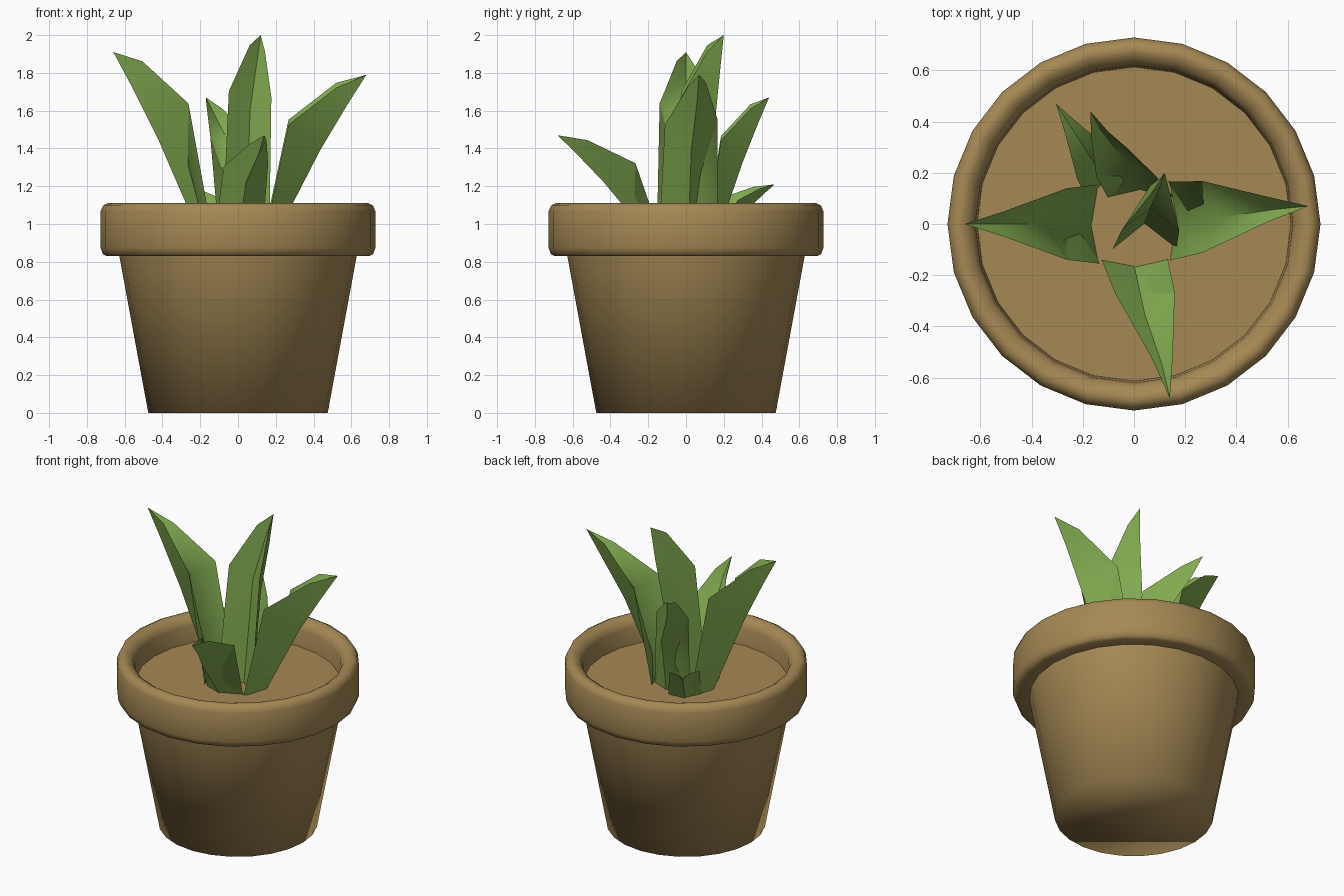
import bpy, bmesh, math
from mathutils import Vector

if "Cube" in bpy.data.objects:
    bpy.data.objects.remove(bpy.data.objects["Cube"])


def material(name, rgb):
    m = bpy.data.materials.new(name)
    m.diffuse_color = (*rgb, 1)
    m.use_nodes = True
    m.node_tree.nodes["Principled BSDF"].inputs["Base Color"].default_value = m.diffuse_color
    return m


CLAY = material("clay", (0.38, 0.25, 0.09))
GREEN = material("leaf_green", (0.22, 0.40, 0.08))


def finish(bm, name, mat, angle=None):
    bmesh.ops.recalc_face_normals(bm, faces=bm.faces)
    me = bpy.data.meshes.new(name)
    bm.to_mesh(me)
    bm.free()
    ob = bpy.data.objects.new(name, me)
    bpy.context.collection.objects.link(ob)
    me.materials.append(mat)
    bpy.ops.object.select_all(action='DESELECT')
    ob.select_set(True)
    bpy.context.view_layer.objects.active = ob
    if angle is None:
        bpy.ops.object.shade_smooth()
    else:
        bpy.ops.object.shade_smooth_by_angle(angle=math.radians(angle))
    return ob


def lathe(name, profile, sides, cap=None, closed=False, angle=None):
    bm = bmesh.new()
    rings = []
    for r, z in profile:
        rings.append([bm.verts.new((r * math.cos(a), r * math.sin(a), z))
                      for a in (2 * math.pi * i / sides for i in range(sides))])
    pairs = list(zip(rings, rings[1:]))
    if closed:
        pairs.append((rings[-1], rings[0]))
    for lo, hi in pairs:
        for i in range(sides):
            j = (i + 1) % sides
            bm.faces.new((lo[i], lo[j], hi[j], hi[i]))
    if cap is not None:
        bm.faces.new(rings[cap])
    return finish(bm, name, CLAY, angle)


# Pot body, rounded rim and soil disc
lathe("pot_body", [(0.475, 0), (0.63, 0.84)], 24, cap=0)
lathe("pot_rim", [(0.61, 0.83), (0.695, 0.83), (0.715, 0.84), (0.728, 0.875),
                  (0.728, 1.065), (0.715, 1.097), (0.69, 1.11), (0.665, 1.105),
                  (0.635, 1.085), (0.62, 1.05), (0.61, 0.9)], 24, closed=True, angle=50)
SOIL = 0.94
bm = bmesh.new()
bmesh.ops.create_circle(bm, cap_ends=True, radius=0.625, segments=24)
bmesh.ops.translate(bm, verts=bm.verts, vec=(0, 0, SOIL))
finish(bm, "soil", CLAY)


def leaf(name, az, reach, tip_side, tip_z, start=0.13, keel=0.06, side=0.0, w=0.155):
    """Channelled blade: edges bend outward, the keel runs straight to the tip."""
    a = math.radians(az)
    out = Vector((math.cos(a), math.sin(a), 0))
    tan = Vector((-math.sin(a), math.cos(a), 0))
    h = tip_z - SOIL

    def point(r, t, z):
        return out * r + tan * t + Vector((0, 0, SOIL + z))

    bm = bmesh.new()
    rings = []
    # edge reach, edge height, keel reach, keel height, width, sideways lean
    for er, ez, kr, kz, wf, lean in [(0, -0.03, 0, -0.03, 1, 0),
                                     (0.25, 0.72, 0.5, 0.53, 0.9, 0.3),
                                     (0.71, 0.95, 0.79, 0.81, 0.32, 0.78)]:
        t = side + (tip_side - side) * lean
        e = start + (reach - start) * er
        k = start + keel + (reach - start - keel) * kr
        mr, mz = e + (k - e) * 0.5, ez + (kz - ez) * 0.5
        pts = [point(e, t - w * wf, (ez - 0.03) * h), point(k, t, kz * h),
               point(e, t + w * wf, ez * h), point(mr, t, mz * h)]
        rings.append([bm.verts.new(p) for p in pts])
    tip = bm.verts.new(point(reach, tip_side, h))
    bm.faces.new(rings[0])
    for lo, hi in zip(rings, rings[1:]):
        for i in range(4):
            j = (i + 1) % 4
            bm.faces.new((lo[i], lo[j], hi[j], hi[i]))
    for i in range(4):
        bm.faces.new((rings[-1][i], rings[-1][(i + 1) % 4], tip))
    finish(bm, name, GREEN, 50)


# Six leaves around the centre
leaf("leaf_left", 180, 0.66, 0.0, 1.91)
leaf("leaf_right", 0, 0.68, 0.07, 1.79, side=0.01)
leaf("leaf_front", -90, 0.68, 0.14, 1.47, side=0.0, w=0.13)
leaf("leaf_centre", 90, 0.20, -0.12, 2.0, start=-0.1, keel=0.2, side=-0.04, w=0.125)
leaf("leaf_back", 90, 0.44, 0.17, 1.67, start=0.1, side=-0.03, w=0.13)
leaf("leaf_back_small", 123, 0.56, 0.0, 1.21, start=0.17, w=0.1)
